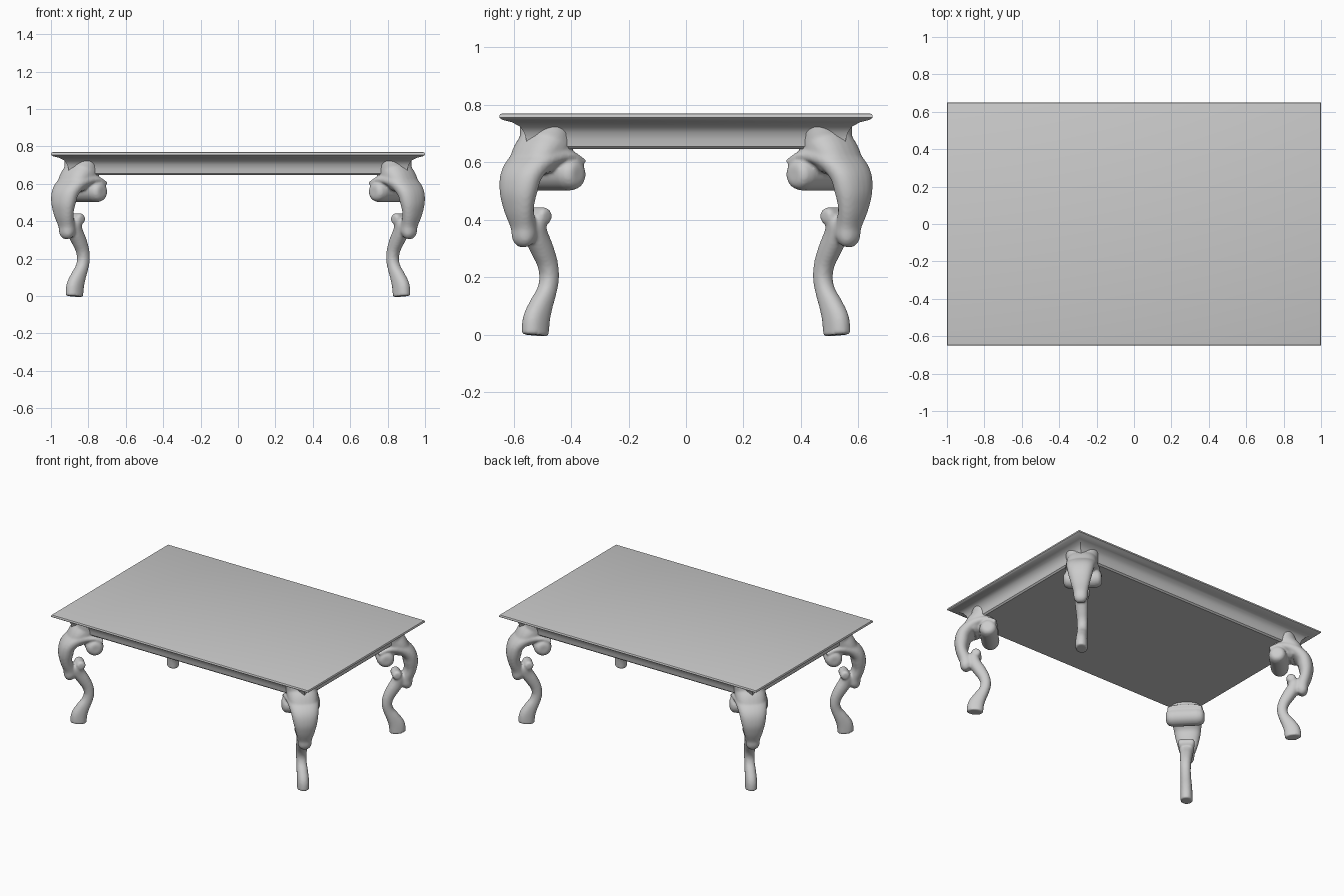
import bpy, bmesh, math
from mathutils import Vector

if "Cube" in bpy.data.objects:
    bpy.data.objects.remove(bpy.data.objects["Cube"])

R2 = math.sqrt(2)
CORNER = Vector((1.0, 0.65, 0.0))
INWARD = Vector((-1, -1, 0)) / R2      # diagonal direction of each leg
ACROSS = Vector((1, -1, 0)) / R2
UP = Vector((0, 0, 1))


def finish(bm, name):
    bmesh.ops.recalc_face_normals(bm, faces=bm.faces[:])
    me = bpy.data.meshes.new(name)
    bm.to_mesh(me)
    bm.free()
    ob = bpy.data.objects.new(name, me)
    bpy.context.collection.objects.link(ob)
    return ob


def skin(bm, rings):
    """Join rings of points into a closed tube."""
    vs = [[bm.verts.new(p) for p in r] for r in rings]
    n = len(vs[0])
    for a, b in zip(vs, vs[1:]):
        for k in range(n):
            bm.faces.new((a[k], a[(k + 1) % n], b[(k + 1) % n], b[k]))
    bm.faces.new(vs[0])
    bm.faces.new(vs[-1])


def section(c, ax, ay, n=24, p=2.3):
    """Superellipse ring."""
    pts = []
    for k in range(n):
        t = 2 * math.pi * k / n
        x, y = math.cos(t), math.sin(t)
        x = math.copysign(abs(x) ** (2 / p), x)
        y = math.copysign(abs(y) ** (2 / p), y)
        pts.append(c + ax * x + ay * y)
    return pts


def spline(pts, steps=6):
    """Catmull-Rom through tuples."""
    P = [Vector(p) for p in pts]
    P = [2 * P[0] - P[1]] + P + [2 * P[-1] - P[-2]]
    out = []
    for a, b, c, d in zip(P, P[1:], P[2:], P[3:]):
        for s in range(steps):
            t = s / steps
            out.append(0.5 * (2 * b + (c - a) * t + (2 * a - 5 * b + 4 * c - d) * t * t
                              + (3 * b - a - 3 * c + d) * t ** 3))
    return out + [P[-2]]


def limb(bm, pts):
    """Sweep in the diagonal plane; pts = (corner inset, z, half depth, half width)."""
    q = spline(pts)
    pos = [CORNER + INWARD * (p[0] * R2) + UP * p[1] for p in q]
    rings = []
    for k, p in enumerate(q):
        tan = (pos[min(k + 1, len(q) - 1)] - pos[max(k - 1, 0)]).normalized()
        rings.append(section(pos[k], tan.cross(ACROSS) * max(p[2], .004),
                             ACROSS * max(p[3], .004)))
    skin(bm, rings)


def scroll(bm, inset, z, r, half):
    """Round-ended roll lying across the diagonal."""
    c = CORNER + INWARD * (inset * R2) + UP * z
    prof = [(-1, .45), (-.96, .7), (-.85, .9), (-.65, 1), (.65, 1), (.85, .9), (.96, .7), (1, .45)]
    skin(bm, [section(c + ACROSS * (t * half), INWARD * (r * f), UP * (r * f), p=2)
              for t, f in prof])


# Table top with moulded lip, cove and apron
bm = bmesh.new()
profile = [(.012, .77), (.003, .767), (0, .762), (0, .755), (.012, .747), (.045, .739),
           (.072, .724), (.087, .703), (.094, .678), (.097, .655), (.107, .646)]
skin(bm, [[(sx * (1 - i), sy * (.65 - i), z)
           for sx, sy in ((-1, -1), (1, -1), (1, 1), (-1, 1))] for i, z in profile])
top = finish(bm, "table_top")

# One cabriole leg on the corner diagonal
bm = bmesh.new()
# neck blending into the apron
limb(bm, [(.175, .735, .085, .115), (.167, .70, .08, .103), (.163, .665, .08, .10),
          (.13, .625, .07, .096), (.105, .59, .055, .088)])
# curved knee ribbon, from upper scroll down to the pointed toe
limb(bm, [(.225, .60, .022, .112), (.18, .622, .03, .112), (.12, .608, .042, .10),
          (.079, .56, .047, .088), (.067, .50, .047, .077), (.068, .44, .038, .062),
          (.083, .38, .038, .047), (.088, .335, .038, .042), (.096, .312, .02, .025)])
# S-shaped lower leg and foot
limb(bm, [(.125, -.002, .052, .038), (.129, .05, .052, .038), (.145, .10, .043, .036),
          (.165, .15, .034, .033), (.174, .20, .033, .033), (.167, .25, .035, .035),
          (.148, .30, .039, .039), (.128, .345, .04, .042), (.120, .385, .035, .046),
          (.125, .42, .02, .044)])
scroll(bm, .19, .558, .057, .122)     # large roll under the apron
scroll(bm, .132, .412, .031, .052)    # small roll behind the knee
leg = finish(bm, "legs")

# Fuse and soften, then mirror to all four corners
m = leg.modifiers.new("fuse", 'REMESH')
m.mode = 'VOXEL'
m.voxel_size = 0.007
m.use_smooth_shade = True
m = leg.modifiers.new("soften", 'SMOOTH')
m.factor = 0.5
m.iterations = 5
m = leg.modifiers.new("corners", 'MIRROR')
m.use_axis = (True, True, False)
m.use_mirror_merge = False

for ob in (top, leg):
    bpy.ops.object.select_all(action='DESELECT')
    ob.select_set(True)
    bpy.context.view_layer.objects.active = ob
    if ob is top:
        bpy.ops.object.shade_smooth_by_angle(angle=math.radians(40))
    else:
        bpy.ops.object.shade_smooth()
